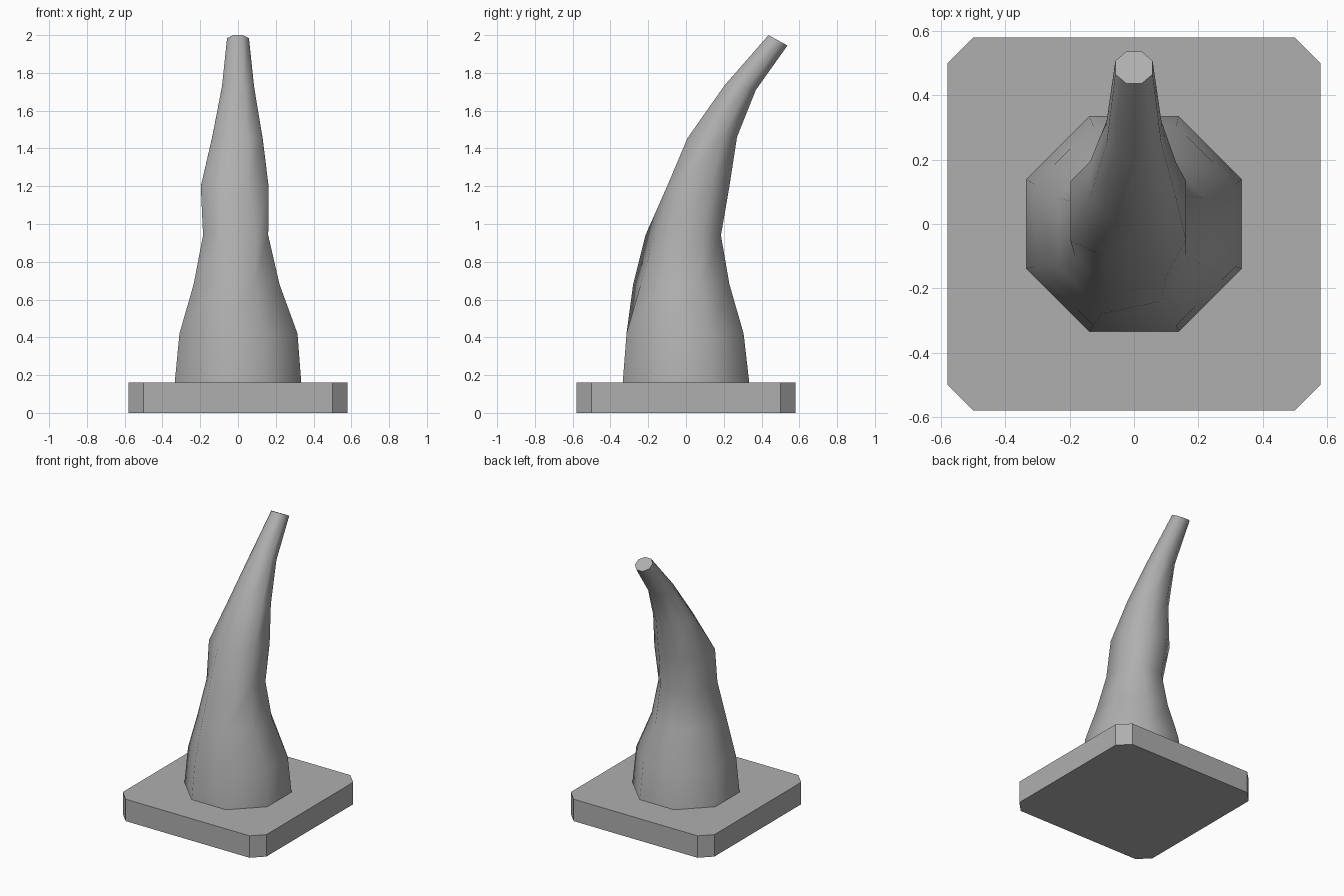
import bpy, bmesh, math

if "Cube" in bpy.data.objects:
    bpy.data.objects.remove(bpy.data.objects["Cube"])

grey = bpy.data.materials.new("dark_grey")
grey.diffuse_color = (.43, .43, .43, 1)
grey.use_nodes = True
grey.node_tree.nodes["Principled BSDF"].inputs["Base Color"].default_value = grey.diffuse_color

def make_object(name, rings, smooth=False):
    """Loft closed rings of equal point count and cap both ends."""
    bm = bmesh.new()
    loops = [[bm.verts.new(p) for p in ring] for ring in rings]
    n = len(loops[0])
    for a, b in zip(loops, loops[1:]):
        for i in range(n):
            j = (i + 1) % n
            bm.faces.new((a[i], a[j], b[j], b[i]))
    bm.faces.new(loops[0][::-1])
    bm.faces.new(loops[-1])
    bmesh.ops.recalc_face_normals(bm, faces=bm.faces)
    mesh = bpy.data.meshes.new(name)
    bm.to_mesh(mesh)
    bm.free()
    mesh.materials.append(grey)
    obj = bpy.data.objects.new(name, mesh)
    bpy.context.collection.objects.link(obj)
    if smooth:
        bpy.ops.object.select_all(action='DESELECT')
        bpy.context.view_layer.objects.active = obj
        obj.select_set(True)
        bpy.ops.object.shade_smooth_by_angle(angle=math.radians(60))
    return obj

def octagon(x0, x1, y0, y1, z0, z1, shifts=None, ratio=math.tan(math.pi / 8)):
    """Octagon filling a box; z0/z1 are front/back heights, shifts nudge corners in x, y."""
    k = ratio
    unit = [(k, -1), (1, -k), (1, k), (k, 1), (-k, 1), (-1, k), (-1, -k), (-k, -1)]
    cx, cy, cz = (x0 + x1) / 2, (y0 + y1) / 2, (z0 + z1) / 2
    pts = [[cx + u * (x1 - x0) / 2, cy + v * (y1 - y0) / 2, cz + v * (z1 - z0) / 2]
           for u, v in unit]
    for i, (dx, dy) in (shifts or {}).items():
        pts[i][0] += dx
        pts[i][1] += dy
    return pts

# Square base plate with cut corners
make_object("base_plate", [octagon(-.58, .58, -.58, .58, z, z, ratio=.5 / .58)
                           for z in (0, .16)])

# Tapering horn, leaning towards the back, with a slightly uneven waist
sections = [
    (-.335, .335, -.335, .335, .16, .16),
    (-.31, .315, -.315, .305, .42, .42),
    (-.235, .22, -.28, .23, .68, .68, {0: (0, .04)}),
    (-.185, .16, -.215, .185, .94, .94, {0: (.04, .05), 2: (0, .02), 3: (.02, 0)}),
    (-.197, .162, -.10, .23, 1.20, 1.20, {1: (0, -.045), 6: (0, -.05)}),
    (-.137, .13, .008, .27, 1.455, 1.46),
    (-.085, .085, .205, .37, 1.735, 1.71),
    (-.058, .058, .437, .537, 2.0, 1.945),
]
make_object("horn", [octagon(*s) for s in sections], smooth=True)
